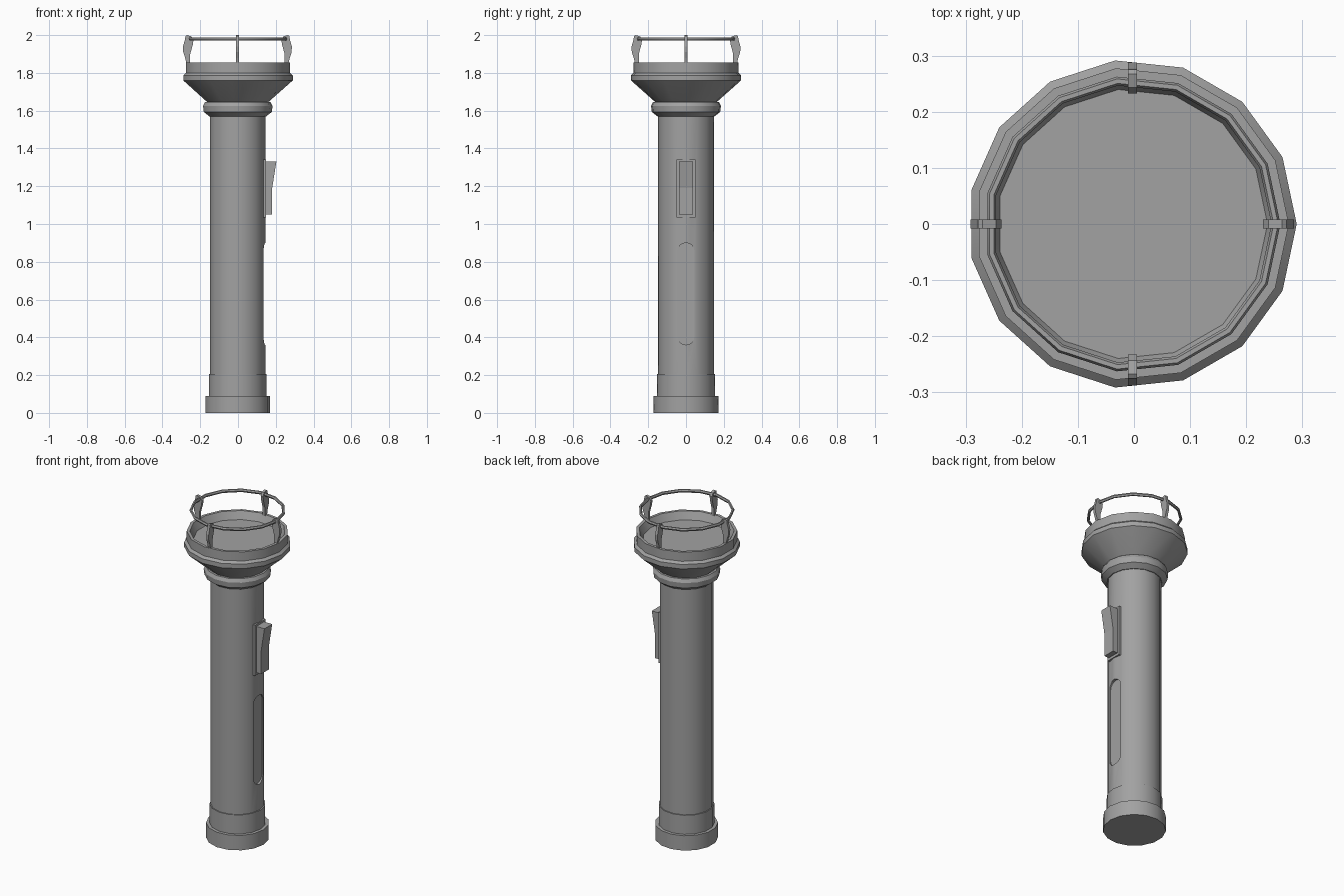
import bpy, bmesh, math
from mathutils import Matrix

cube = bpy.data.objects.get("Cube")
if cube:
    bpy.data.objects.remove(cube, do_unlink=True)

SIDES = 15
AXIS = Matrix.Translation((-0.003, 0, 0))

grey = bpy.data.materials.new("mid_grey")
grey.use_nodes = True
grey.diffuse_color = (0.36, 0.36, 0.36, 1)
grey.node_tree.nodes["Principled BSDF"].inputs["Base Color"].default_value = (0.36, 0.36, 0.36, 1)


def finish(name, bm, turn=0.0):
    bmesh.ops.recalc_face_normals(bm, faces=bm.faces)
    bm.transform(AXIS @ Matrix.Rotation(turn, 4, 'Z'))
    mesh = bpy.data.meshes.new(name)
    bm.to_mesh(mesh)
    bm.free()
    mesh.materials.append(grey)
    obj = bpy.data.objects.new(name, mesh)
    bpy.context.collection.objects.link(obj)
    return obj


def select(obj):
    bpy.ops.object.select_all(action='DESELECT')
    obj.select_set(True)
    bpy.context.view_layer.objects.active = obj


def smooth(obj):
    select(obj)
    bpy.ops.object.shade_smooth_by_angle(angle=math.radians(30))


def lathe(name, profile, loop=False):
    """Turn (radius, z) points around the axis, capped unless the profile is a loop."""
    bm = bmesh.new()
    rings = []
    for r, z in profile:
        angles = [math.tau * i / SIDES for i in range(SIDES)]
        rings.append([bm.verts.new((r * math.cos(a), r * math.sin(a), z)) for a in angles])
    pairs = list(zip(rings, rings[1:]))
    if loop:
        pairs.append((rings[-1], rings[0]))
    else:
        bm.faces.new(rings[0])
        bm.faces.new(rings[-1])
    for low, high in pairs:
        for i in range(SIDES):
            j = (i + 1) % SIDES
            bm.faces.new((low[i], low[j], high[j], high[i]))
    return finish(name, bm)


def extrude(name, outline, depth, turn=0.0):
    """Give a flat outline of 3D points a depth along a vector."""
    bm = bmesh.new()
    face = bm.faces.new([bm.verts.new(p) for p in outline])
    new = bmesh.ops.extrude_face_region(bm, geom=[face])["geom"]
    bmesh.ops.translate(bm, vec=depth, verts=[v for v in new if isinstance(v, bmesh.types.BMVert)])
    return finish(name, bm, turn)


# Handle tube with a rounded slot cut into its side
tube = lathe("handle_tube", [(0.148, 0.19), (0.148, 1.6)])
slot = []
for centre, start in ((0.855, 0), (0.405, math.pi)):
    for i in range(9):
        a = start + math.pi * i / 8
        slot.append((0.132, 0.045 * math.cos(a), centre + 0.045 * math.sin(a)))
cutter = extrude("slot_cutter", slot, (0.1, 0, 0))
cutter.hide_render = True
cut = tube.modifiers.new("slot", 'BOOLEAN')
cut.operation = 'DIFFERENCE'
cut.solver = 'EXACT'
cut.object = cutter
select(tube)
bpy.ops.object.modifier_apply(modifier=cut.name)
bpy.data.objects.remove(cutter, do_unlink=True)
smooth(tube)

# Stepped end cap
smooth(lathe("end_cap", [(0.173, 0), (0.173, 0.09), (0.154, 0.09), (0.154, 0.205), (0.14, 0.205)]))

# Neck collar
smooth(lathe("neck_collar", [(0.14, 1.57), (0.152, 1.57), (0.182, 1.593), (0.186, 1.625),
                             (0.176, 1.645), (0.15, 1.645)]))

# Flared head, its rim, and the sunken lens
smooth(lathe("lamp_head", [(0.15, 1.635), (0.163, 1.645), (0.293, 1.76), (0.293, 1.787),
                           (0.279, 1.8), (0.279, 1.855), (0.262, 1.855), (0.241, 1.81)]))

# Wire guard ring
guard = [(0.256 + 0.008 * math.cos(math.tau * i / 6), 1.98 + 0.01 * math.sin(math.tau * i / 6))
         for i in range(6)]
smooth(lathe("guard_ring", guard, loop=True))

# Four curved prongs that hold the guard ring
prong = [(0.25, 1.85), (0.27, 1.85), (0.277, 1.88), (0.287, 1.91), (0.288, 1.94), (0.278, 1.975),
         (0.275, 1.995), (0.267, 2.0), (0.243, 1.993), (0.233, 1.975), (0.236, 1.95), (0.25, 1.9)]
for i, side in enumerate(("left", "back", "right", "front")):
    extrude("guard_prong_" + side, [(x, -0.008, z) for x, z in prong],
            (0, 0.016, 0), math.tau * i / 4)

# Switch on its backing plate
plate = [(0.12, 1.035), (0.152, 1.035), (0.152, 1.342), (0.12, 1.342)]
extrude("switch_plate", [(x, -0.05, z) for x, z in plate], (0, 0.1, 0))
rocker = [(0.14, 1.05), (0.184, 1.05), (0.184, 1.19), (0.206, 1.33), (0.14, 1.33)]
extrude("switch_rocker", [(x, -0.037, z) for x, z in rocker], (0, 0.074, 0))
